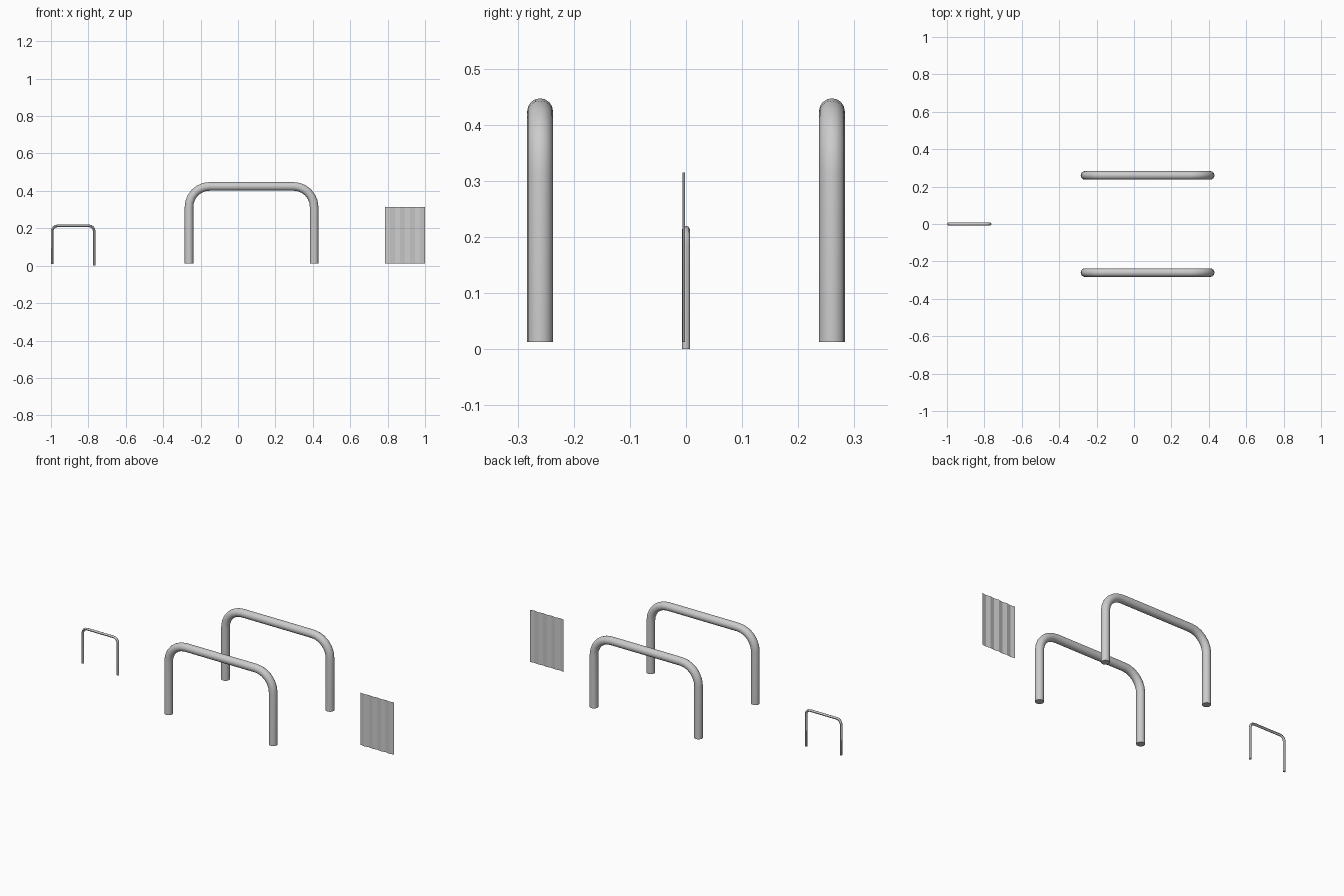
import bpy
from math import sin, cos, pi

if "Cube" in bpy.data.objects:
    bpy.data.objects.remove(bpy.data.objects["Cube"])


def arch_path(x0, x1, top, z0, z1, r, y, steps):
    """Centre line of a rounded arch: leg, bend, crossbar, bend, leg."""
    pts = [(x0, y, z0)]
    for cx, start in ((x0 + r, pi), (x1 - r, pi / 2)):
        for i in range(steps + 1):
            a = start - i / steps * pi / 2
            pts.append((cx + r * cos(a), y, top - r + r * sin(a)))
    return pts + [(x1, y, z1)]


def mesh_object(name, verts, faces, angle):
    me = bpy.data.meshes.new(name)
    me.from_pydata(verts, [], faces)
    ob = bpy.data.objects.new(name, me)
    bpy.context.collection.objects.link(ob)
    bpy.ops.object.select_all(action='DESELECT')
    ob.select_set(True)
    bpy.context.view_layer.objects.active = ob
    bpy.ops.object.shade_smooth_by_angle(angle=angle)
    return ob


def tube(name, pts, radius, sides):
    """Sweep a round section along a path lying in an xz plane."""
    verts, faces = [], []
    n = len(pts)
    for i, (x, y, z) in enumerate(pts):
        a, b = pts[max(i - 1, 0)], pts[min(i + 1, n - 1)]
        # the end tangents of each bend are exactly those of the legs and bar
        tx, tz = b[0] - a[0], b[2] - a[2]
        length = (tx * tx + tz * tz) ** 0.5
        nx, nz = -tz / length, tx / length
        for k in range(sides):
            c, s = cos(2 * pi * k / sides), sin(2 * pi * k / sides)
            verts.append((x + radius * c * nx, y + radius * s, z + radius * c * nz))
    for i in range(n - 1):
        for k in range(sides):
            j = (k + 1) % sides
            faces.append((i * sides + k, i * sides + j,
                          (i + 1) * sides + j, (i + 1) * sides + k))
    faces.append(tuple(range(sides))[::-1])
    faces.append(tuple(range((n - 1) * sides, n * sides)))
    return mesh_object(name, verts, faces, pi / 4)


# Two large tubular arches, front and back
for name, y in (("front_arch", -0.26), ("back_arch", 0.26)):
    tube(name, arch_path(-0.262, 0.407, 0.424, 0.013, 0.013, 0.11, y, 6), 0.023, 16)

# Small thin arch on the left
tube("small_arch", arch_path(-0.993, -0.769, 0.213, 0.009, 0.0, 0.027, 0, 4), 0.007, 8)

# Thin corrugated panel on the right
folds = 8
verts, faces = [], []
for i in range(folds + 1):
    x = 0.785 + 0.215 * i / folds
    y = -0.0065 if i % 2 else -0.0015
    verts += [(x, y, 0.013), (x, y, 0.315)]
    if i:
        faces.append((2 * i - 2, 2 * i, 2 * i + 1, 2 * i - 1))
mesh_object("corrugated_panel", verts, faces, pi / 12)
